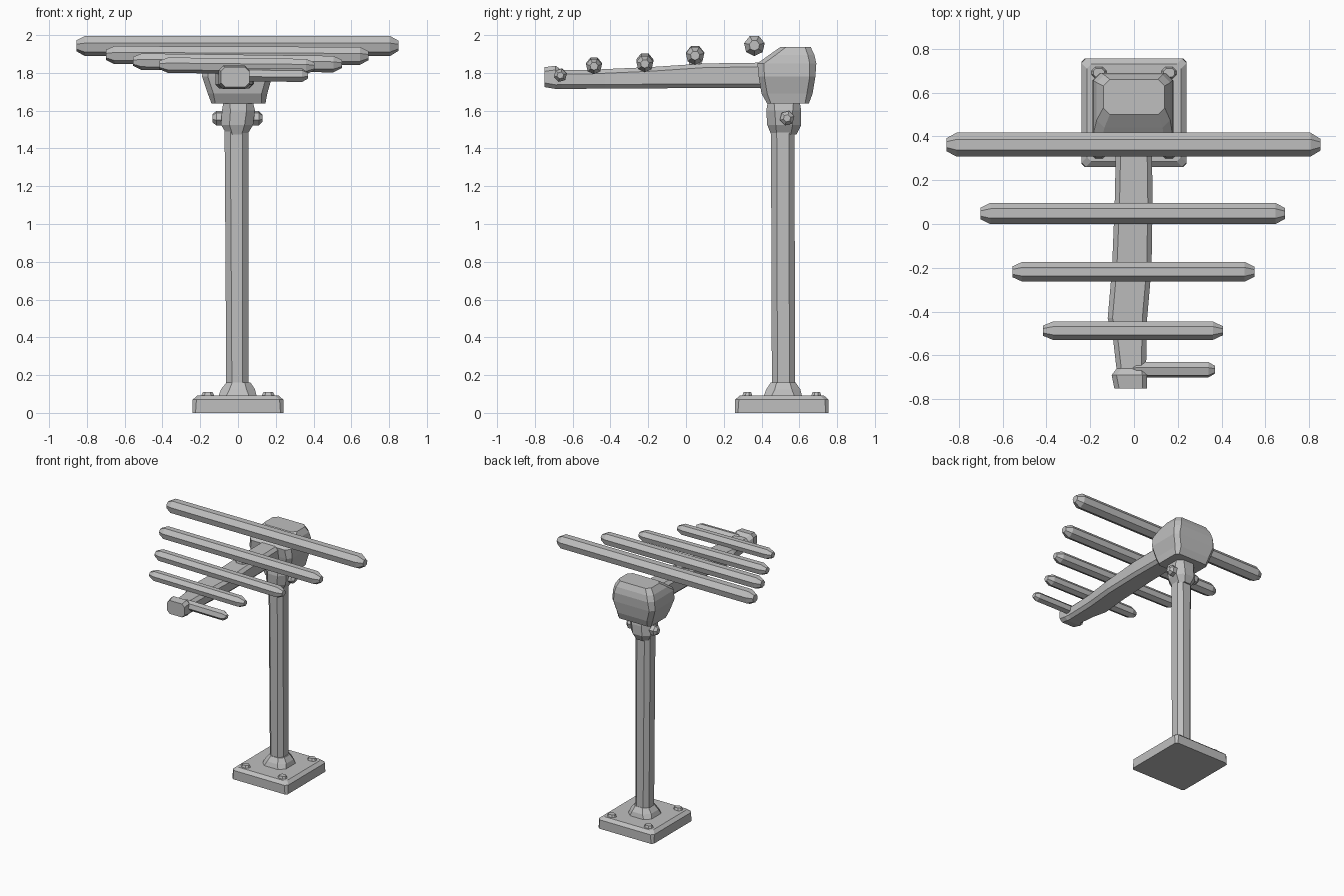
import bpy, bmesh, math
from mathutils import Vector

grey = bpy.data.materials.new("weathered grey")
grey.diffuse_color = (0.52, 0.52, 0.52, 1)


def loft(name, rings):
    """Flat-shaded closed solid through a list of equal-length rings."""
    bm = bmesh.new()
    loops = [[bm.verts.new(p) for p in ring] for ring in rings]
    n = len(loops[0])
    for a, b in zip(loops, loops[1:]):
        for i in range(n):
            j = (i + 1) % n
            bm.faces.new((a[i], a[j], b[j], b[i]))
    bm.faces.new(loops[0][::-1])
    bm.faces.new(loops[-1])
    bmesh.ops.recalc_face_normals(bm, faces=bm.faces)
    mesh = bpy.data.meshes.new(name)
    bm.to_mesh(mesh)
    bm.free()
    mesh.materials.append(grey)
    obj = bpy.data.objects.new(name, mesh)
    bpy.context.collection.objects.link(obj)
    return obj


def chamfered(x0, x1, y0, y1, z, c):
    """Horizontal rectangle with cut corners."""
    return [(x0 + c, y0, z), (x1 - c, y0, z), (x1, y0 + c, z), (x1, y1 - c, z),
            (x1 - c, y1, z), (x0 + c, y1, z), (x0, y1 - c, z), (x0, y0 + c, z)]


def stack(name, layers):
    return loft(name, [chamfered(*layer) for layer in layers])


def rod(name, x0, x1, y, z0, z1, r, sides=7, cap=0.045):
    """Rod along x with pointed-off ends."""
    rings = []
    for t, s in ((0, 0.55), (cap, 1), (x1 - x0 - cap, 1), (x1 - x0, 0.5)):
        z = z0 + (z1 - z0) * t / (x1 - x0)
        ring = []
        for i in range(sides):
            a = 2 * math.pi * (i + 0.25) / sides
            ring.append((x0 + t, y + r * s * math.cos(a), z + r * s * math.sin(a)))
        rings.append(ring)
    return loft(name, rings)


# Base plate with corner bolts and collar
stack("base_plate", [(-.24, .24, .26, .755, 0, .015),
                     (-.24, .24, .26, .755, .07, .02),
                     (-.215, .215, .285, .73, .092, .02)])
for sx in (-1, 1):
    for y in (.325, .69):
        x = sx * .16
        stack("base_bolt", [(x - .04, x + .04, y - .03, y + .03, .08, .02),
                            (x - .025, x + .025, y - .02, y + .02, .11, .012)])
stack("pole_collar", [(-.105, .10, .41, .615, .085, .04),
                      (-.09, .09, .425, .605, .125, .045),
                      (-.06, .065, .45, .58, .162, .03)])

# Pole, slightly wider at the top
stack("pole", [(-.062, .055, .455, .578, .08, .03),
               (-.066, .055, .452, .576, .8, .03),
               (-.072, .055, .45, .574, 1.64, .03)])

# Bracket under the head, with side bolts
stack("head_bracket", [(-.06, .05, .45, .585, 1.475, .03),
                       (-.09, .08, .43, .61, 1.525, .045),
                       (-.085, .09, .425, .61, 1.60, .045),
                       (-.075, .075, .435, .60, 1.66, .03)])
rod("bracket_bolt", -.135, .13, .535, 1.56, 1.56, .04, 6, .02)

# Bulky head
stack("head", [(-.14, .145, .43, .65, 1.637, .02),
               (-.16, .155, .40, .67, 1.69, .03),
               (-.19, .18, .385, .685, 1.78, .03),
               (-.185, .175, .378, .69, 1.85, .035),
               (-.17, .165, .44, .68, 1.895, .035),
               (-.14, .14, .50, .66, 1.937, .03)])

# Boom running forward from the head: y, left, right, bottom, top
sections = [(.46, -.08, .08, 1.72, 1.855), (.10, -.088, .085, 1.72, 1.85),
            (-.20, -.10, .08, 1.718, 1.83), (-.43, -.12, .06, 1.717, 1.82),
            (-.53, -.095, .058, 1.716, 1.815), (-.66, -.08, .055, 1.716, 1.815),
            (-.69, -.102, .06, 1.715, 1.838), (-.75, -.09, .06, 1.725, 1.83)]
c = .022
loft("boom", [[(l + c, y, b), (r - c, y, b), (r, y, b + c), (r, y, t - c),
               (r - c, y, t), (l + c, y, t), (l, y, t - c), (l, y, b + c)]
              for y, l, r, b, t in sections])

# Cross rods, shortening toward the front
rod("cross_rod_rear", -.855, .85, .362, 1.945, 1.945, .056)
rod("cross_rod_second", -.70, .69, .048, 1.897, 1.892, .05)
rod("cross_rod_third", -.555, .55, -.218, 1.862, 1.848, .046)
rod("cross_rod_fourth", -.415, .405, -.487, 1.843, 1.835, .043)
rod("cross_rod_front", -.02, .37, -.665, 1.79, 1.787, .036, 6, .03)

# Small mount joining the second rod to the boom
stack("rod_mount", [(-.05, .05, .01, .09, 1.80, .015),
                    (-.035, .035, .02, .08, 1.88, .015)])
